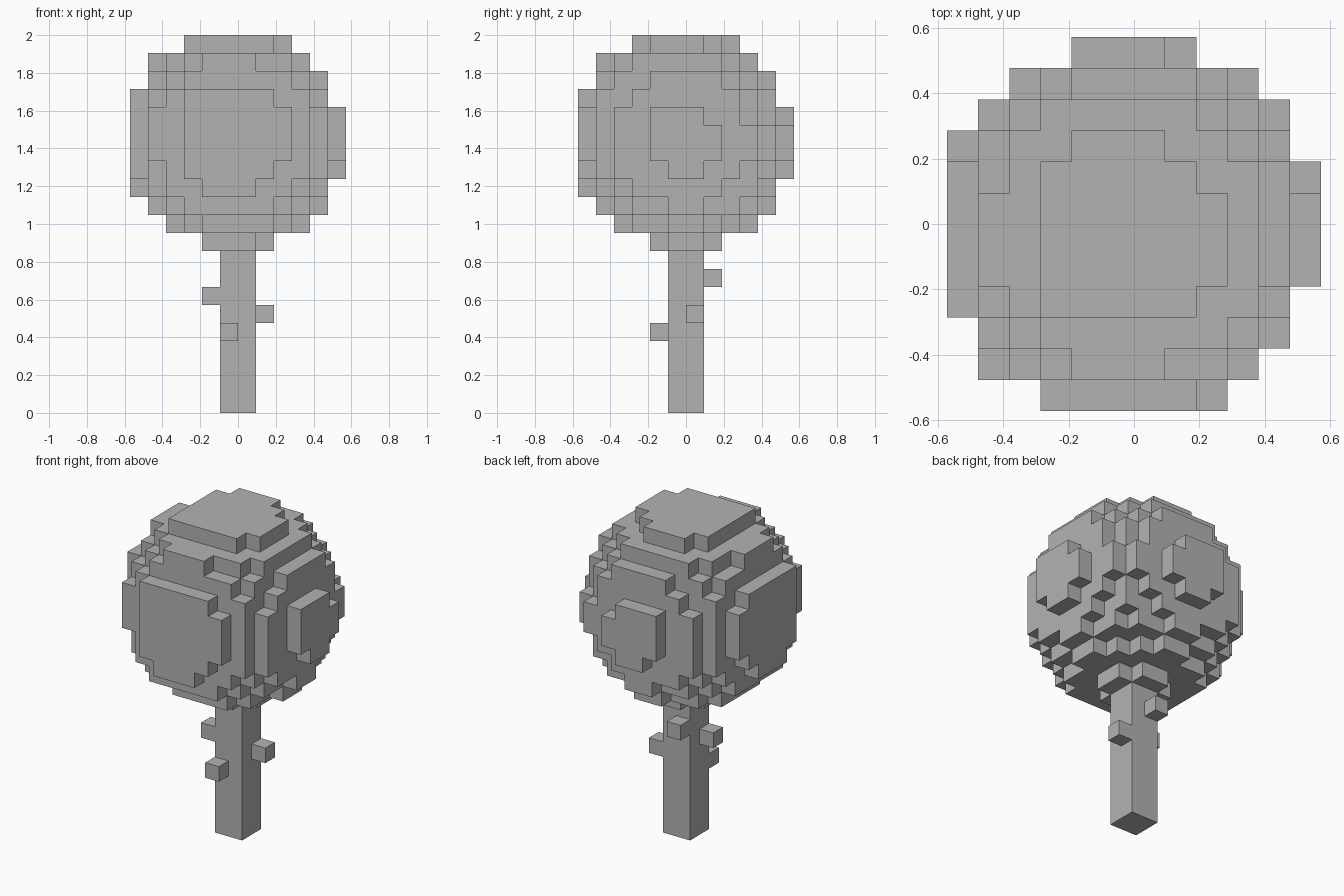
import bpy, bmesh
from itertools import product
from mathutils import Vector

if "Cube" in bpy.data.objects:
    bpy.data.objects.remove(bpy.data.objects["Cube"], do_unlink=True)

U = 2 / 21  # edge length of one block

grey = bpy.data.materials.new("plain_grey")
grey.use_nodes = True
colour = (0.45, 0.45, 0.45, 1)
grey.diffuse_color = colour
grey.node_tree.nodes["Principled BSDF"].inputs["Base Color"].default_value = colour


def build_blocks(name, cells):
    """Make one flat-shaded mesh from the outer faces of a set of unit cells."""
    bm = bmesh.new()
    for cell in cells:
        for axis, side in product(range(3), (0, 1)):
            neighbour = list(cell)
            neighbour[axis] += 2 * side - 1
            if tuple(neighbour) in cells:
                continue
            corners = []
            for p, q in ((0, 0), (1, 0), (1, 1), (0, 1)):
                point = Vector(cell)
                point[axis] += side
                point[(axis + 1) % 3] += p
                point[(axis + 2) % 3] += q
                corners.append(bm.verts.new(point * U))
            bm.faces.new(corners if side else corners[::-1])
    # Weld the blocks and join flat areas into larger faces
    bmesh.ops.remove_doubles(bm, verts=bm.verts, dist=U / 100)
    bmesh.ops.dissolve_limit(bm, angle_limit=0.02, verts=bm.verts, edges=bm.edges)
    mesh = bpy.data.meshes.new(name)
    bm.to_mesh(mesh)
    bm.free()
    mesh.materials.append(grey)
    obj = bpy.data.objects.new(name, mesh)
    bpy.context.collection.objects.link(obj)
    return obj


# Crown: blocks whose centres lie in a slightly off-centre ball
centre = Vector((-0.27, -0.27, 15.27))
half = Vector((0.5, 0.5, 0.5))
crown = {c for c in product(range(-6, 6), range(-6, 6), range(9, 21))
         if (Vector(c) + half - centre).length_squared <= 37.72}
build_blocks("crown", crown)

# Trunk: square post, two blocks wide
build_blocks("trunk", set(product((-1, 0), (-1, 0), range(9))))

# Twig stubs: one on each side of the trunk
twigs = {"front_twig": (-1, -2, 4), "left_twig": (1, 0, 5),
         "right_twig": (-2, -1, 6), "back_twig": (-1, 1, 7)}
for name, cell in twigs.items():
    build_blocks(name, {cell})
